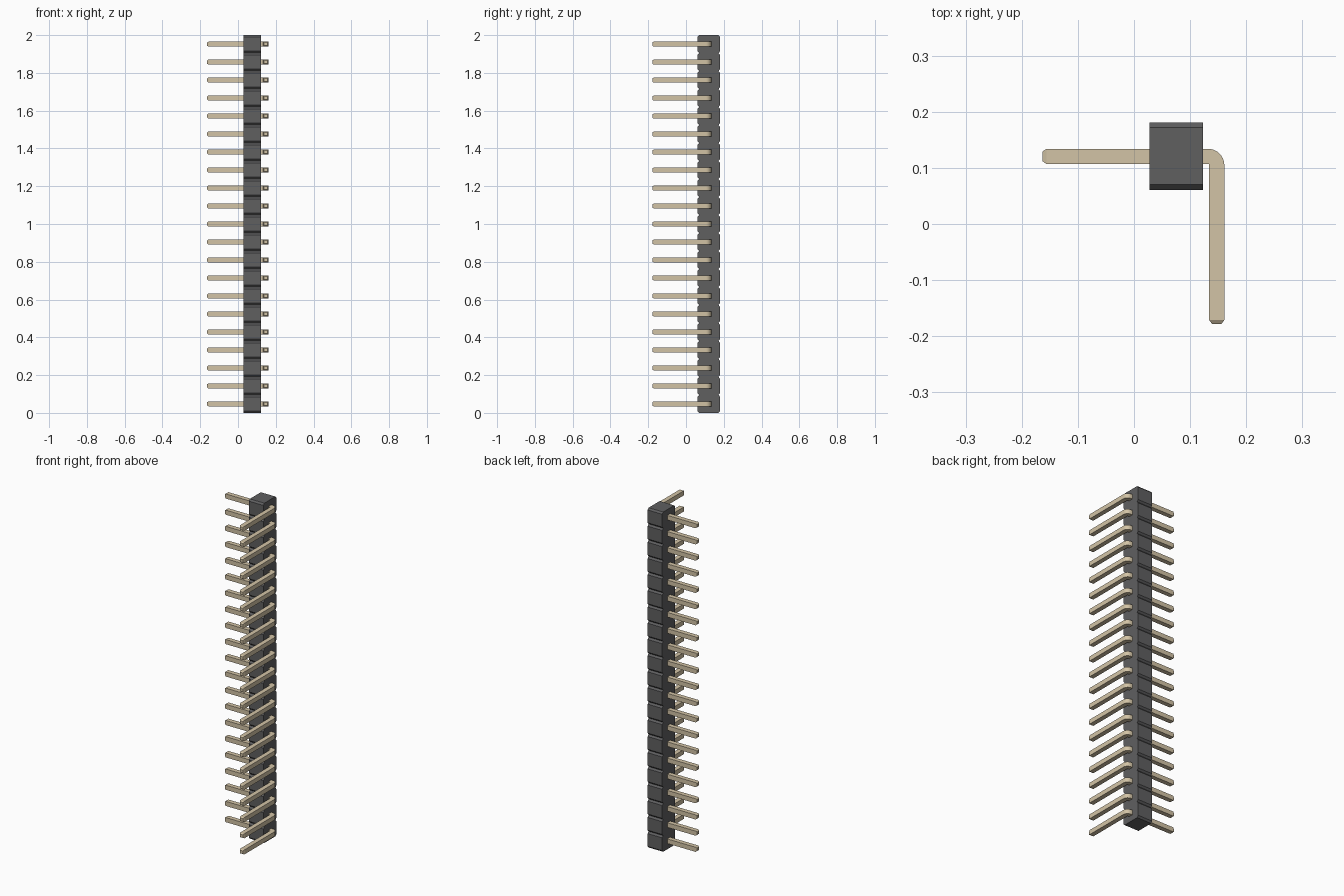
import bpy, bmesh
from math import sin, cos, pi, radians

if "Cube" in bpy.data.objects:
    bpy.data.objects.remove(bpy.data.objects["Cube"])

COUNT = 21
PITCH = 2.0 / COUNT


def material(name, color):
    m = bpy.data.materials.new(name)
    m.diffuse_color = (*color, 1)
    m.use_nodes = True
    m.node_tree.nodes["Principled BSDF"].inputs["Base Color"].default_value = m.diffuse_color
    return m


def mesh_from(bm, name, mat):
    bmesh.ops.recalc_face_normals(bm, faces=bm.faces)
    me = bpy.data.meshes.new(name)
    bm.to_mesh(me)
    bm.free()
    me.materials.append(mat)
    return me


def add_object(name, me, z=0.0):
    ob = bpy.data.objects.new(name, me)
    ob.location.z = z
    bpy.context.collection.objects.link(ob)
    return ob


plastic = material("black_plastic", (0.115, 0.115, 0.118))
metal = material("tan_metal", (0.65, 0.55, 0.38))

# Housing: notched side profile extruded across x
X0, X1, Y0, Y1 = 0.028, 0.123, 0.061, 0.181
CY, CZ = 0.009, 0.010
right_edge, left_edge = [], []
for i in range(COUNT):
    lo, hi = i * PITCH, (i + 1) * PITCH
    if i == 0:
        right_edge.append((Y1 - CY, lo))
        left_edge.append((Y0 + CY, lo))
    right_edge += [(Y1, lo + CZ), (Y1, hi - CZ), (Y1 - CY, hi)]
    left_edge += [(Y0, lo + CZ), (Y0, hi - CZ), (Y0 + CY, hi)]
bm = bmesh.new()
rows = [[[bm.verts.new((x, y, z)) for y, z in edge] for edge in (left_edge, right_edge)]
        for x in (X0, X1)]
(la, ra), (lb, rb) = rows
for k in range(len(la) - 1):
    bm.faces.new((la[k], la[k + 1], lb[k + 1], lb[k]))      # front
    bm.faces.new((ra[k], rb[k], rb[k + 1], ra[k + 1]))      # back
    bm.faces.new((la[k], ra[k], ra[k + 1], la[k + 1]))      # left side
    bm.faces.new((lb[k], lb[k + 1], rb[k + 1], rb[k]))      # right side
for k in (0, -1):
    bm.faces.new((la[k], lb[k], rb[k], ra[k]))              # bottom and top
add_object("housing", mesh_from(bm, "housing", plastic))

# Pin: square section swept along a right-angle path with tapered tips
H, TIP, TAPER = 0.0135, 0.007, 0.64
PY, PX = 0.1205, 0.1475            # centre lines of the two legs
R = H + 0.002                      # bend radius
BX, BY = PX - R, PY - R            # bend centre
# stations: centre x, centre y, outward direction x, y, section scale
stations = [(-0.163, PY, 0, 1, TAPER), (-0.163 + TIP, PY, 0, 1, 1)]
STEPS = 8
for s in range(STEPS + 1):
    a = pi / 2 * (1 - s / STEPS)
    stations.append((BX + R * cos(a), BY + R * sin(a), cos(a), sin(a), 1))
stations += [(PX, -0.178 + TIP, 1, 0, 1), (PX, -0.178, 1, 0, TAPER)]
bm = bmesh.new()
rings = []
for x, y, dx, dy, sc in stations:
    h = H * sc
    rings.append([bm.verts.new((x + dx * u * h, y + dy * u * h, w * h))
                  for u, w in ((-1, -1), (1, -1), (1, 1), (-1, 1))])
for a, b in zip(rings, rings[1:]):
    for j in range(4):
        n = (j + 1) % 4
        bm.faces.new((a[j], a[n], b[n], b[j]))
bm.faces.new(rings[0])
bm.faces.new(rings[-1])
pin_mesh = mesh_from(bm, "pin", metal)
pins = [add_object(f"pin_{i + 1}", pin_mesh, (i + 0.5) * PITCH) for i in range(COUNT)]

# Smooth the bend, keep the corners sharp
bpy.ops.object.select_all(action='DESELECT')
pins[0].select_set(True)
bpy.context.view_layer.objects.active = pins[0]
bpy.ops.object.shade_smooth_by_angle(angle=radians(22))
